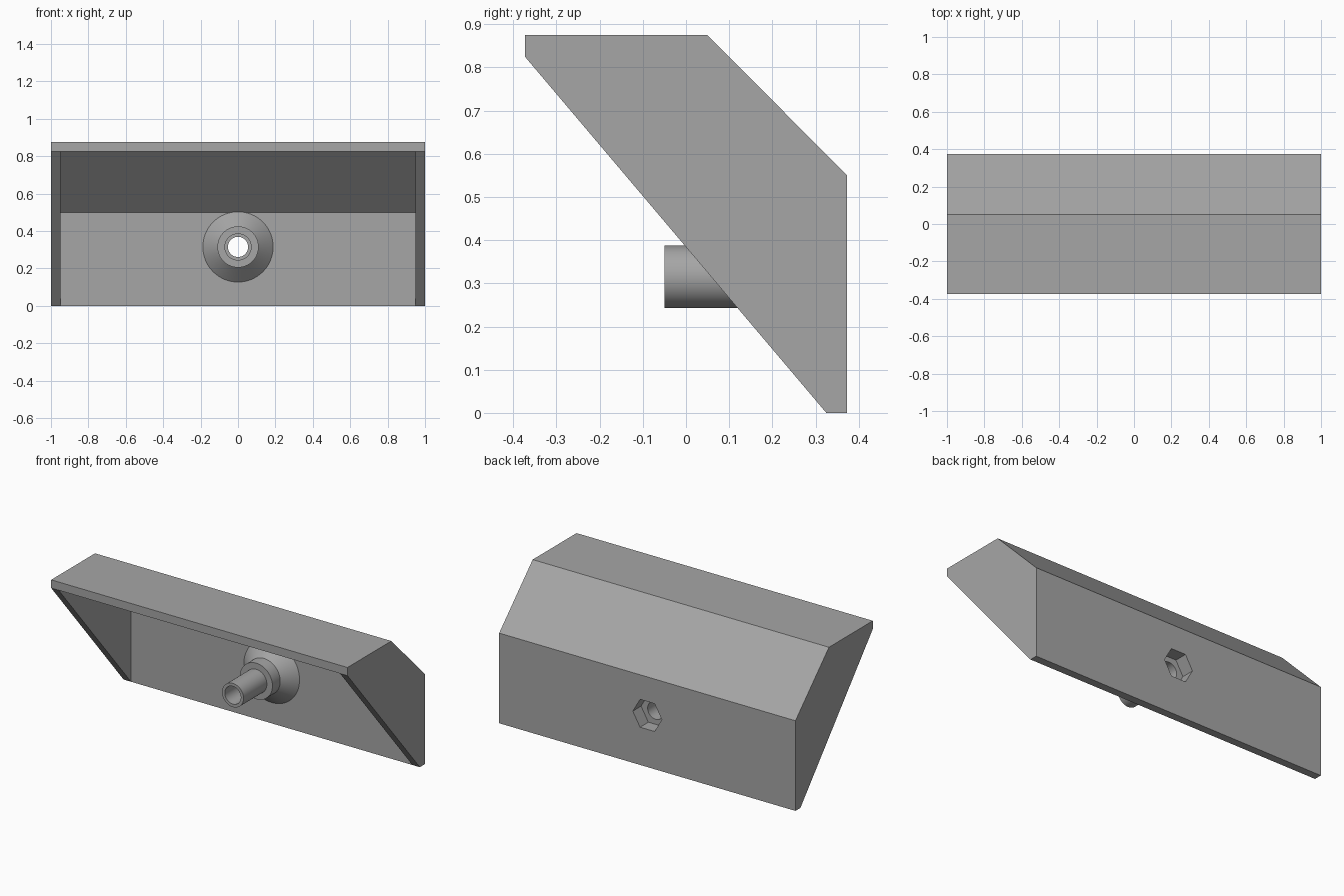
import bpy, bmesh, math

if "Cube" in bpy.data.objects:
    bpy.data.objects.remove(bpy.data.objects["Cube"])

AXIS_Z = 0.315          # height of the spigot axis
BACK = 0.373            # rear face

grey = bpy.data.materials.new("grey plastic")
grey.diffuse_color = (0.38, 0.38, 0.38, 1)
grey.use_nodes = True
grey.node_tree.nodes["Principled BSDF"].inputs["Base Color"].default_value = grey.diffuse_color


def finish(name, bm):
    bmesh.ops.recalc_face_normals(bm, faces=bm.faces)
    mesh = bpy.data.meshes.new(name)
    bm.to_mesh(mesh)
    bm.free()
    mesh.materials.append(grey)
    obj = bpy.data.objects.new(name, mesh)
    bpy.context.collection.objects.link(obj)
    return obj


def prism(name, profile, half_width):
    """Extrude a (y, z) profile along x."""
    bm = bmesh.new()
    face = bm.faces.new([bm.verts.new((-half_width, y, z)) for y, z in profile])
    ext = bmesh.ops.extrude_face_region(bm, geom=[face])
    moved = [v for v in ext["geom"] if isinstance(v, bmesh.types.BMVert)]
    bmesh.ops.translate(bm, verts=moved, vec=(2 * half_width, 0, 0))
    return finish(name, bm)


def turned(name, profile, sides):
    """Solid of stacked (radius, y) rings around the spigot axis."""
    bm = bmesh.new()
    rings = []
    for r, y in profile:
        angles = [2 * math.pi * i / sides for i in range(sides)]
        rings.append([bm.verts.new((r * math.cos(a), y, AXIS_Z + r * math.sin(a)))
                      for a in angles])
    for a, b in zip(rings, rings[1:]):
        for i in range(sides):
            j = (i + 1) % sides
            bm.faces.new((a[i], a[j], b[j], b[i]))
    bm.faces.new(rings[0])
    bm.faces.new(rings[-1])
    return finish(name, bm)


def combine(target, other, operation):
    mod = target.modifiers.new(operation.lower(), "BOOLEAN")
    mod.operation, mod.solver, mod.object = operation, "EXACT", other
    bpy.context.view_layer.objects.active = target
    bpy.ops.object.modifier_apply(modifier=mod.name)
    bpy.data.objects.remove(other)


# Hood: back wall, sloped shoulder, roof and side cheeks
hood = prism("hood_with_spigot",
             [(-0.373, 0.875), (0.05, 0.875), (BACK, 0.55), (BACK, 0),
              (0.325, 0), (-0.373, 0.825)], 1.0)

# Hollow open to the front
cavity = prism("cavity_cutter",
               [(0.325, -0.1), (0.325, 0.5), (0, 0.825),
                (-0.6, 0.825), (-0.6, -0.1)], 0.95)
combine(hood, cavity, "DIFFERENCE")

# Spigot: flared base, collar and tube
spigot = turned("spigot",
                [(0.188, 0.35), (0.188, 0.325), (0.11, 0.25), (0.11, 0.175),
                 (0.0725, 0.175), (0.0725, -0.05)], 64)
combine(hood, spigot, "UNION")

# Through bore and hexagonal nut pocket in the back
combine(hood, turned("bore_cutter", [(0.054, 0.5), (0.054, -0.2)], 64), "DIFFERENCE")
combine(hood, turned("nut_cutter", [(0.098, 0.5), (0.098, BACK - 0.08)], 6), "DIFFERENCE")

# Smooth the round parts, keep the edges crisp
bpy.ops.object.select_all(action="DESELECT")
hood.select_set(True)
bpy.context.view_layer.objects.active = hood
bpy.ops.object.shade_smooth_by_angle(angle=math.radians(30))
